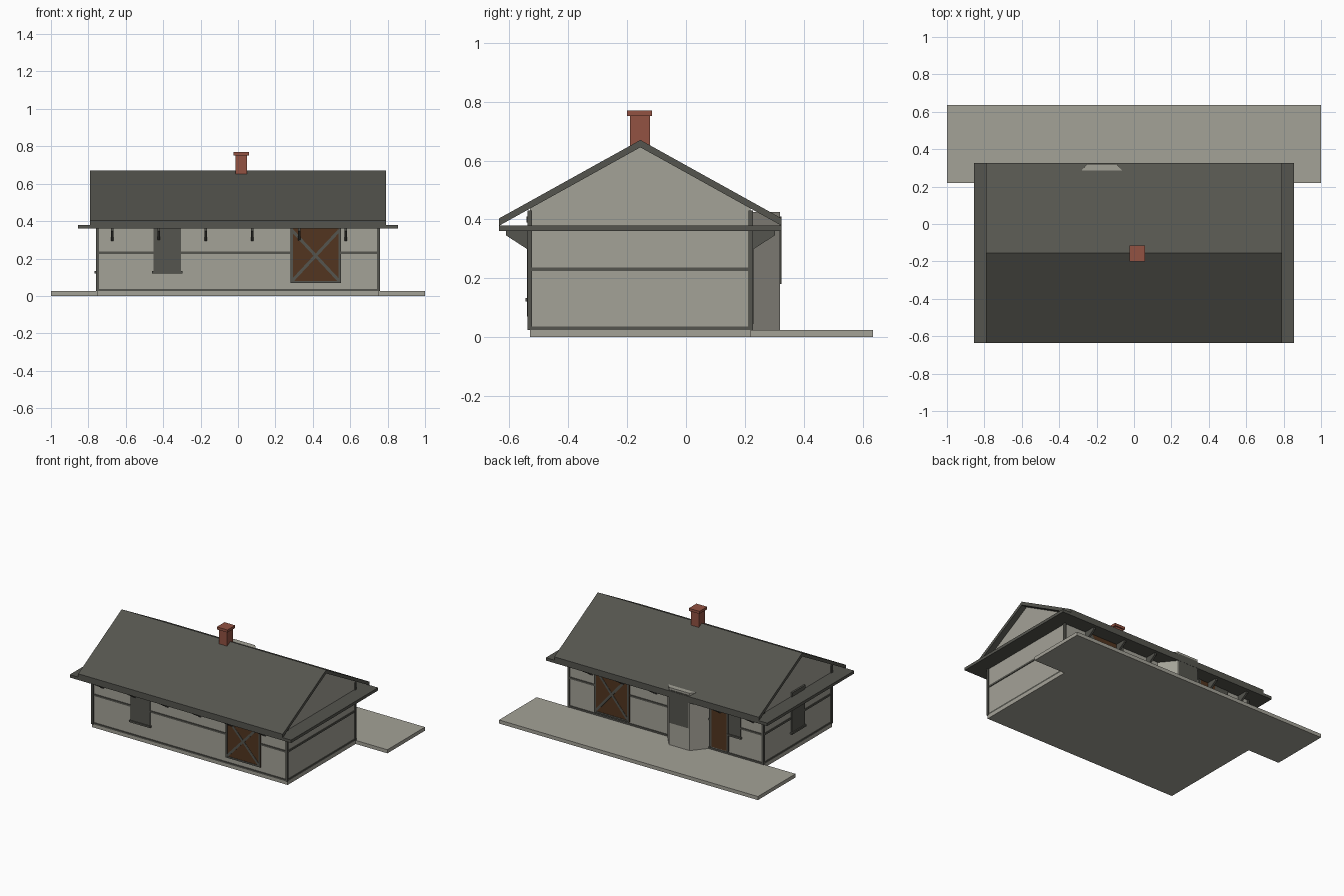
import bpy, bmesh, math
from mathutils import Vector

cube = bpy.data.objects.get("Cube")
if cube:
    bpy.data.objects.remove(cube, do_unlink=True)


def material(name, rgb):
    m = bpy.data.materials.new(name)
    m.use_nodes = True
    m.diffuse_color = (*rgb, 1)
    bsdf = next(n for n in m.node_tree.nodes if n.type == 'BSDF_PRINCIPLED')
    bsdf.inputs["Base Color"].default_value = (*rgb, 1)
    return m


PLASTER = material("plaster_grey", (0.37, 0.36, 0.31))
TIMBER = material("dark_grey", (0.09, 0.09, 0.077))
WOOD = material("door_brown", (0.085, 0.036, 0.014))
BRICK = material("brick_red", (0.29, 0.085, 0.055))


def prism(name, pts, axis, a, b, mat):
    """Extrude a 2D outline along an axis: x uses (y, z), y uses (x, z), z uses (x, y)."""
    def place(p, t):
        return {'x': (t, p[0], p[1]), 'y': (p[0], t, p[1]), 'z': (p[0], p[1], t)}[axis]
    bm = bmesh.new()
    face = bm.faces.new([bm.verts.new(place(p, a)) for p in pts])
    out = bmesh.ops.extrude_face_region(bm, geom=[face])
    move = Vector(place((0, 0), b - a))
    bmesh.ops.translate(bm, vec=move, verts=[v for v in out["geom"] if isinstance(v, bmesh.types.BMVert)])
    bmesh.ops.recalc_face_normals(bm, faces=bm.faces)
    me = bpy.data.meshes.new(name)
    bm.to_mesh(me)
    bm.free()
    me.materials.append(mat)
    ob = bpy.data.objects.new(name, me)
    bpy.context.collection.objects.link(ob)
    return ob


def box(name, x, y, z, mat):
    pts = [(x[0], y[0]), (x[1], y[0]), (x[1], y[1]), (x[0], y[1])]
    return prism(name, pts, 'z', z[0], z[1], mat)


# Main dimensions
HX, FRONT, BACK, RIDGE = 0.75, -0.53, 0.22, -0.155
BASE, SLOPE = 0.025, 0.555


def roof_z(y, top):
    return top - SLOPE * abs(y - RIDGE)


# Ground slabs
box("house_slab", (-0.755, 0.755), (FRONT, BACK), (0, BASE), PLASTER)
box("rear_platform", (-1, 1), (BACK, 0.635), (0, BASE), PLASTER)

# Walls with gables
prism("walls", [(FRONT, BASE), (BACK, BASE), (BACK, roof_z(BACK, 0.645)),
                (RIDGE, 0.645), (FRONT, roof_z(FRONT, 0.645))], 'x', -HX, HX, PLASTER)

# Pitched roof and the flat eave plate below it
EF, EB = -0.635, 0.325
prism("roof", [(EF, roof_z(EF, 0.67)), (RIDGE, 0.67), (EB, roof_z(EB, 0.67)),
               (EB, roof_z(EB, 0.645)), (RIDGE, 0.645), (EF, roof_z(EF, 0.645))],
      'x', -0.79, 0.79, TIMBER)
box("eave_plate", (-0.855, 0.855), (EF, EB), (0.36, 0.38), TIMBER)

# Corner posts
for sx in (-1, 1):
    for y in (FRONT, BACK):
        box("corner_post", sorted((sx * 0.742, sx * 0.758)), (y - 0.008, y + 0.007),
            (BASE, 0.43), TIMBER)

# Horizontal timbers, broken at the openings
for z0, z1 in ((BASE, 0.037), (0.224, 0.237)):
    for sx in (-1, 1):
        box("side_beam", sorted((sx * 0.74, sx * 0.755)), (FRONT, BACK), (z0, z1), TIMBER)
    box("front_beam", (-HX, HX), (FRONT - 0.005, FRONT + 0.01), (z0, z1), TIMBER)
    box("rear_beam", (-HX, HX), (BACK - 0.01, BACK + 0.005), (z0, z1), TIMBER)

# Eave brackets
for i in range(6):
    x = -0.673 + 0.25 * i
    for y, s in ((FRONT, -1), (BACK, 1)):
        prism("eave_bracket", [(y, 0.36), (y + s * 0.082, 0.36), (y + s * 0.082, 0.346),
                               (y, 0.293)], 'x', x - 0.007, x + 0.007, TIMBER)


def wall_panel(name, wall, s, x, z, mat, depth, axis='y'):
    """Flat plate standing out of a wall by depth."""
    pts = [(x[0], z[0]), (x[1], z[0]), (x[1], z[1]), (x[0], z[1])]
    return prism(name, pts, axis, wall, wall + s * depth, mat)


def cross_door(wall, s, x, z):
    wall_panel("cross_door", wall, s, x, z, WOOD, 0.007)
    w = 0.014
    for a, b in ((x[0], x[0] + w), (x[1] - w, x[1])):
        wall_panel("door_stile", wall, s, (a, b), z, TIMBER, 0.01)
    wall_panel("door_rail", wall, s, x, (z[0], z[0] + 0.011), TIMBER, 0.01)
    # diagonal braces
    for a, b in (x, x[::-1]):
        d = Vector((b - a, z[1] - z[0])).normalized()
        n = Vector((-d.y, d.x)) * 0.008
        p, q = Vector((a, z[0])) + d * 0.015, Vector((b, z[1])) - d * 0.015
        prism("door_brace", [p - n, q - n, q + n, p + n], 'y', wall, wall + s * 0.009, TIMBER)


cross_door(FRONT, -1, (0.28, 0.55), (0.07, 0.36))
cross_door(BACK, 1, (0.28, 0.55), (0.045, 0.36))

# Plain rear door with its frame
wall_panel("rear_door", BACK, 1, (-0.48, -0.35), (0.045, 0.36), WOOD, 0.007)
for x in (-0.35, -0.48):
    wall_panel("rear_door_stile", BACK, 1, (x - 0.007, x + 0.007), (0.045, 0.36), TIMBER, 0.01)


def window(wall, s, x, z, axis):
    wall_panel("window_pane", wall, s, x, z, TIMBER, 0.008, axis)
    wall_panel("window_sill", wall, s, (x[0] - 0.007, x[1] + 0.007), (z[0] - 0.006, z[0] + 0.006),
               TIMBER, 0.016, axis)
    wall_panel("window_lintel", wall, s, x, (z[1] - 0.02, z[1]), TIMBER, 0.012, axis)


window(FRONT, -1, (-0.452, -0.305), (0.127, 0.41), 'y')
window(-HX, -1, (-0.23, -0.085), (0.127, 0.41), 'x')
window(BACK, 1, (-0.58, -0.488), (0.165, 0.41), 'y')

# Rear bay rising through the eave, with a tall window
prism("rear_bay", [(-0.335, BACK), (-0.01, BACK), (-0.092, 0.32), (-0.252, 0.32)],
      'z', BASE, 0.425, PLASTER)
wall_panel("bay_window", 0.32, 1, (-0.245, -0.099), (0.18, 0.41), TIMBER, 0.004)

# Chimney
box("chimney", (-0.013, 0.049), (-0.19, -0.123), (0.6, 0.752), BRICK)
box("chimney_cap", (-0.023, 0.059), (-0.2, -0.115), (0.752, 0.77), BRICK)
